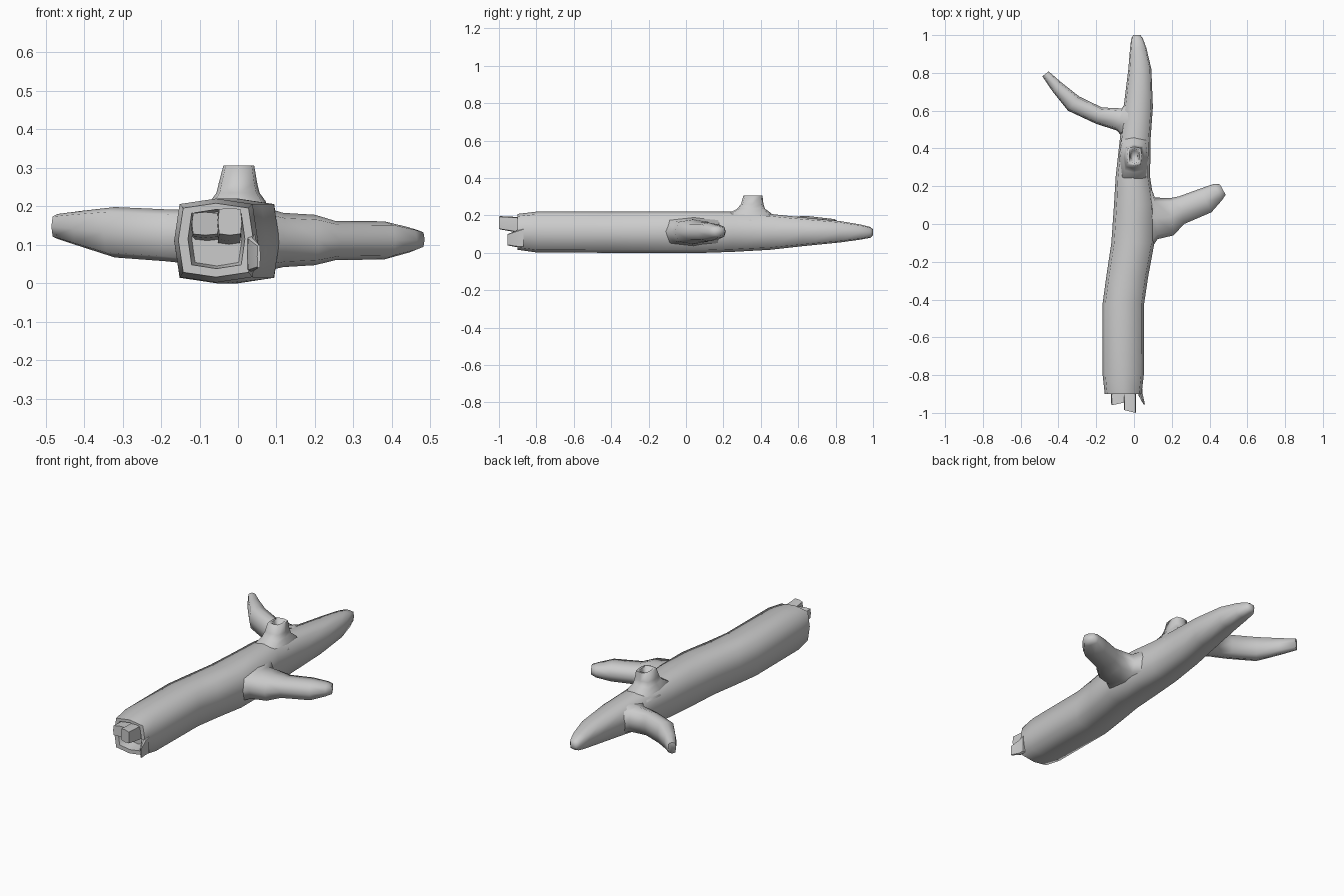
import bpy, bmesh, math
from mathutils import Vector


def loft(name, rings, corner, angle=80):
    """Skin eight-sided rings given as (centre, half-axis u, half-axis v)."""
    k = corner
    shape = [(1, 0), (k, k), (0, 1), (-k, k), (-1, 0), (-k, -k), (0, -1), (k, -k)]
    bm = bmesh.new()
    loops = [[bm.verts.new(c + u * a + v * b) for a, b in shape] for c, u, v in rings]
    for r, s in zip(loops, loops[1:]):
        for i in range(8):
            j = (i + 1) % 8
            bm.faces.new((r[i], r[j], s[j], s[i]))
    bm.faces.new(loops[0][::-1])
    bm.faces.new(loops[-1])
    bmesh.ops.recalc_face_normals(bm, faces=bm.faces)
    me = bpy.data.meshes.new(name)
    bm.to_mesh(me)
    bm.free()
    ob = bpy.data.objects.new(name, me)
    bpy.context.collection.objects.link(ob)
    bpy.ops.object.select_all(action='DESELECT')
    ob.select_set(True)
    bpy.context.view_layer.objects.active = ob
    bpy.ops.object.shade_smooth_by_angle(angle=math.radians(angle))
    return ob


def upright(x1, y1, x2, y2, z1, z2):
    """Vertical ring between two plan points and two heights."""
    c = Vector(((x1 + x2) / 2, (y1 + y2) / 2, (z1 + z2) / 2))
    return c, Vector(((x2 - x1) / 2, (y2 - y1) / 2, 0)), Vector((0, 0, (z2 - z1) / 2))


def flat(x, y, z, rx, ry):
    return Vector((x, y, z)), Vector((rx, 0, 0)), Vector((0, ry, 0))


# Trunk: hollow broken end, gentle bend, tapered tip (y, left, right, bottom, top)
trunk = [
    (-0.83, -0.12, 0.01, 0.045, 0.185), (-0.90, -0.13, 0.018, 0.038, 0.192),
    (-0.90, -0.155, 0.04, 0.016, 0.208), (-0.80, -0.166, 0.052, 0.002, 0.22),
    (-0.42, -0.166, 0.054, 0.0, 0.22), (-0.28, -0.147, 0.075, 0.0, 0.22),
    (-0.10, -0.12, 0.108, 0.0, 0.22), (0.10, -0.106, 0.108, 0.0, 0.22),
    (0.25, -0.097, 0.085, 0.005, 0.22), (0.45, -0.075, 0.088, 0.016, 0.208),
    (0.62, -0.055, 0.10, 0.035, 0.19), (0.82, -0.03, 0.092, 0.055, 0.17),
    (0.93, -0.021, 0.066, 0.07, 0.152), (0.985, -0.014, 0.046, 0.08, 0.138),
    (1.0, -0.002, 0.033, 0.093, 0.125)]
loft("trunk", [upright(a, y, b, y, lo, hi) for y, a, b, lo, hi in trunk], 0.87)

# Side branches with flared roots
left = [
    (0.0, 0.40, 0.0, 0.68, 0.04, 0.19), (-0.058, 0.455, -0.043, 0.645, 0.04, 0.192),
    (-0.09, 0.495, -0.065, 0.612, 0.045, 0.19), (-0.20, 0.53, -0.17, 0.617, 0.057, 0.192),
    (-0.35, 0.60, -0.29, 0.675, 0.067, 0.198), (-0.43, 0.70, -0.385, 0.75, 0.095, 0.188),
    (-0.485, 0.782, -0.452, 0.808, 0.115, 0.18)]
loft("left_branch", [upright(*r) for r in left], 0.8)
right = [
    (0.03, -0.16, 0.03, 0.25, 0.03, 0.19), (0.092, -0.13, 0.082, 0.22, 0.035, 0.192),
    (0.125, -0.08, 0.11, 0.14, 0.042, 0.183), (0.21, -0.06, 0.19, 0.137, 0.047, 0.178),
    (0.265, 0.0, 0.24, 0.147, 0.06, 0.162), (0.41, 0.062, 0.35, 0.187, 0.062, 0.161),
    (0.465, 0.125, 0.425, 0.213, 0.08, 0.145), (0.485, 0.155, 0.455, 0.21, 0.09, 0.137)]
loft("right_branch", [upright(*r) for r in right], 0.8)

# Broken stub on top with a hollow
stub = [
    (0.0, 0.345, 0.17, 0.08, 0.13), (0.0, 0.342, 0.213, 0.072, 0.112),
    (0.0, 0.348, 0.235, 0.056, 0.075), (0.0, 0.354, 0.26, 0.05, 0.06),
    (0.002, 0.358, 0.306, 0.04, 0.051), (0.002, 0.36, 0.306, 0.027, 0.038),
    (0.002, 0.36, 0.255, 0.018, 0.028)]
loft("top_stub", [flat(*r) for r in stub], 0.85)

# Splintered core in the broken end
loft("core_long", [upright(-0.055, -0.82, 0.008, -0.82, 0.10, 0.185),
                   upright(-0.055, -0.91, 0.01, -0.91, 0.11, 0.192),
                   upright(-0.052, -0.985, 0.01, -1.0, 0.125, 0.196)], 0.9, 40)
loft("core_short", [upright(-0.115, -0.82, -0.045, -0.82, 0.11, 0.178),
                    upright(-0.122, -0.91, -0.045, -0.91, 0.118, 0.182),
                    upright(-0.12, -0.96, -0.05, -0.945, 0.125, 0.185)], 0.9, 40)
# Bark splinter at the rim
loft("bark_splinter", [upright(0.022, -0.87, 0.046, -0.87, 0.03, 0.13),
                       upright(0.025, -0.91, 0.046, -0.90, 0.03, 0.12),
                       upright(0.05, -0.955, 0.058, -0.955, 0.04, 0.10)], 0.9, 40)
